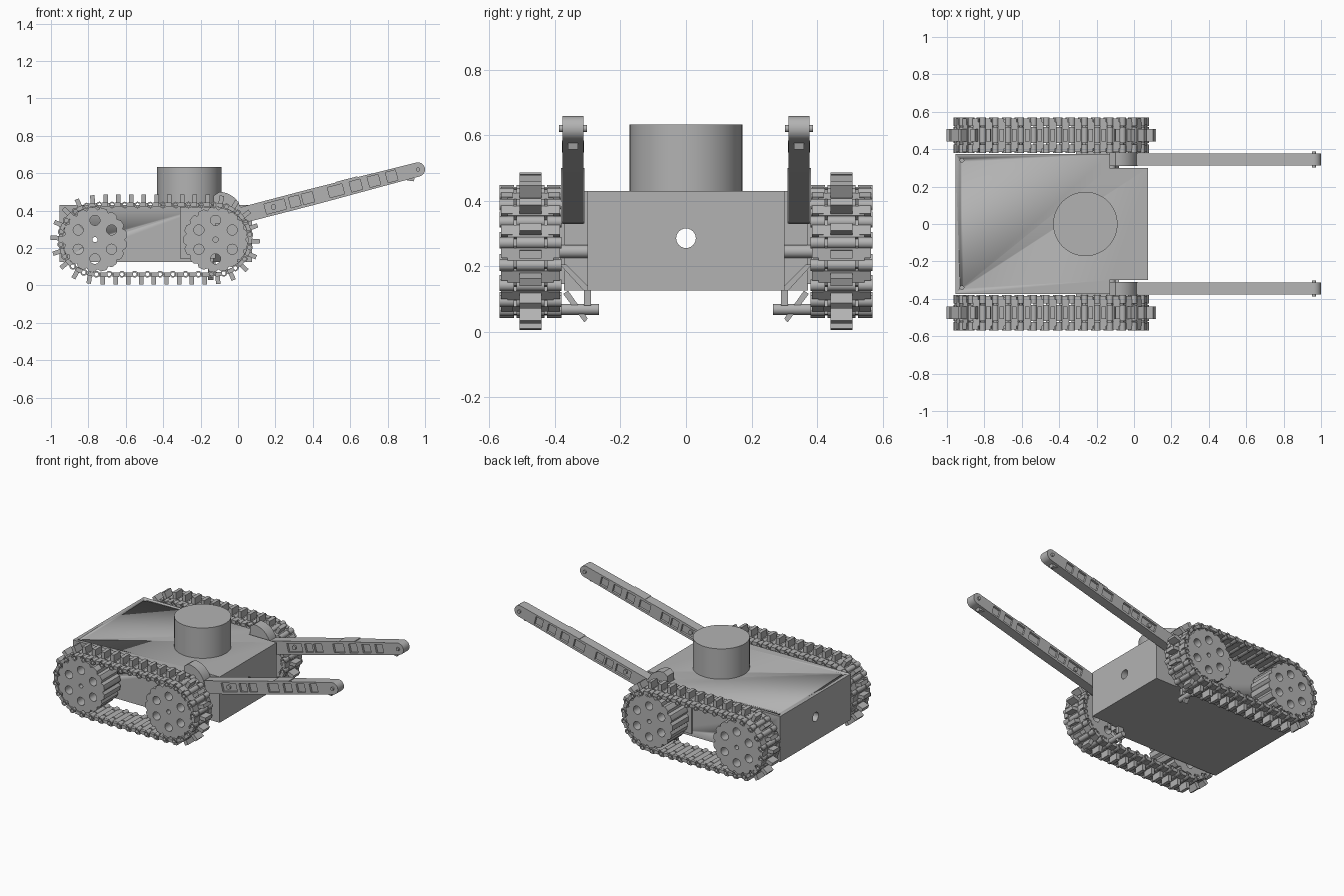
import bpy, bmesh, math
from mathutils import Vector

cube = bpy.data.objects.get("Cube")
if cube:
    bpy.data.objects.remove(cube, do_unlink=True)

# Single grey for the whole model
GREY = (0.45, 0.45, 0.45, 1)
grey = bpy.data.materials.new("plain_grey")
grey.use_nodes = True
grey.diffuse_color = GREY
grey.node_tree.nodes["Principled BSDF"].inputs["Base Color"].default_value = GREY

# Which world position a profile point (a, b) at depth d has, per axis
AXES = {
    "x": lambda a, b, d: (d, a, b),
    "y": lambda a, b, d: (a, d, b),
    "z": lambda a, b, d: (a, b, d),
}


def circle(cx, cz, r, n=24):
    return [(cx + r * math.cos(i * math.tau / n), cz + r * math.sin(i * math.tau / n))
            for i in range(n)]


def rect(x0, x1, z0, z1):
    return [(x0, z0), (x1, z0), (x1, z1), (x0, z1)]


def prism(name, loops, d0, d1, axis="y", mirror=True):
    """Extrude filled outlines (inner loops become holes) between two depths."""
    curve = bpy.data.curves.new(name, "CURVE")
    curve.dimensions = "2D"
    curve.fill_mode = "BOTH"
    curve.extrude = (d1 - d0) / 2
    for loop in loops:
        s = curve.splines.new("POLY")
        s.points.add(len(loop) - 1)
        for p, (a, b) in zip(s.points, loop):
            p.co = (a, b, 0, 1)
        s.use_cyclic_u = True
    temp = bpy.data.objects.new(name + "_outline", curve)
    bpy.context.collection.objects.link(temp)
    graph = bpy.context.evaluated_depsgraph_get()
    mesh = bpy.data.meshes.new_from_object(temp.evaluated_get(graph))
    bpy.data.objects.remove(temp, do_unlink=True)
    mid = (d0 + d1) / 2
    for v in mesh.vertices:
        v.co = AXES[axis](v.co.x, v.co.y, v.co.z + mid)
    bm = bmesh.new()
    bm.from_mesh(mesh)
    bmesh.ops.remove_doubles(bm, verts=bm.verts, dist=1e-5)
    bmesh.ops.recalc_face_normals(bm, faces=bm.faces)
    bm.to_mesh(mesh)
    bm.free()
    mesh.materials.clear()
    mesh.materials.append(grey)
    obj = bpy.data.objects.new(name, mesh)
    bpy.context.collection.objects.link(obj)
    bpy.ops.object.select_all(action="DESELECT")
    obj.select_set(True)
    bpy.context.view_layer.objects.active = obj
    bpy.ops.object.shade_smooth_by_angle(angle=math.radians(35))
    if mirror:
        m = obj.modifiers.new("other_side", "MIRROR")
        m.use_axis = (False, True, False)
    return obj


def cut(target, loop, d0, d1, axis):
    cutter = prism("hole_cutter", [loop], d0, d1, axis, mirror=False)
    cutter.hide_render = True
    cutter.hide_set(True)
    m = target.modifiers.new("hole", "BOOLEAN")
    m.operation = "DIFFERENCE"
    m.object = cutter


# Hull with notched front corners and drilled holes
hull_outline = [(-0.955, -0.373), (-0.13, -0.373), (-0.13, -0.3), (0.075, -0.3),
                (0.075, 0.3), (-0.13, 0.3), (-0.13, 0.373), (-0.955, 0.373)]
hull = prism("hull", [hull_outline], 0.125, 0.43, "z", mirror=False)
cut(hull, circle(0, 0.285, 0.03), -1.1, 0.2, "x")
cut(hull, circle(-0.765, 0.245, 0.014), -0.5, 0.5, "y")
for side in (-1, 1):
    cut(hull, circle(-0.92, side * 0.34, 0.01), 0.38, 0.5, "z")

# Turret drum
prism("turret", [circle(-0.26, 0, 0.172, 64)], 0.42, 0.632, "z", mirror=False)

# Sprocket wheels with scalloped rims and six holes
REAR, FRONT, WZ, R = -0.765, -0.12, 0.245, 0.185
for name, wx in (("rear_wheel", REAR), ("front_wheel", FRONT)):
    rim = []
    for i in range(136):
        t = i * math.tau / 136
        r = 0.173 - 0.014 * max(0, math.cos(17 * t)) ** 2
        rim.append((wx + r * math.cos(t), WZ + r * math.sin(t)))
    holes = [circle(wx + px, WZ + pz, 0.027) for px, pz in circle(0, 0, 0.103, 6)]
    holes = [circle(wx + pz, WZ + px, 0.027) for px, pz in circle(0, 0, 0.103, 6)]
    prism(name, [rim, circle(wx, WZ, 0.014)] + holes, 0.39, 0.56)
prism("front_axle", [circle(FRONT, WZ, 0.02)], 0.29, 0.4)

# Track path: two straights and two half circles, clockwise
SPAN = FRONT - REAR
ARC = math.pi * R
LINKS = 36
PITCH = 2 * (SPAN + ARC) / LINKS


def path(s):
    s %= 2 * (SPAN + ARC)
    if s < SPAN:
        return Vector((REAR + s, WZ + R))
    if s < SPAN + ARC:
        t = math.pi / 2 - (s - SPAN) / R
        return Vector((FRONT + R * math.cos(t), WZ + R * math.sin(t)))
    if s < 2 * SPAN + ARC:
        return Vector((FRONT - (s - SPAN - ARC), WZ - R))
    t = -math.pi / 2 - (s - 2 * SPAN - ARC) / R
    return Vector((REAR + R * math.cos(t), WZ + R * math.sin(t)))


pins = [path((i + 0.35) * PITCH) for i in range(LINKS)]


def link_boxes(u0, u1, v0, v1):
    """One box per link, u along the track and v outward."""
    boxes = []
    for i, p in enumerate(pins):
        q = pins[(i + 1) % LINKS]
        mid, t = (p + q) / 2, (q - p).normalized()
        n = Vector((-t.y, t.x))
        boxes.append([tuple(mid + t * u + n * v) for u, v in rect(u0, u1, v0, v1)])
    return boxes


# Track links: hinge barrels, plates and central cleats
barrels = [circle(p.x, p.y, 0.018, 12) for p in pins] + [circle(p.x, p.y, 0.01, 12) for p in pins]
for name, y0, y1 in (("inner", 0.38, 0.425), ("middle", 0.432, 0.518), ("outer", 0.525, 0.57)):
    prism("track_barrels_" + name, barrels, y0, y1)
prism("track_plates", link_boxes(-0.019, 0.019, -0.009, 0.011), 0.405, 0.545)
prism("track_edges_inner", link_boxes(-0.019, 0.012, -0.008, 0.014), 0.385, 0.42)
prism("track_edges_outer", link_boxes(-0.019, 0.012, -0.008, 0.014), 0.53, 0.565)
prism("track_cleats", link_boxes(-0.012, 0.012, 0.0, 0.055), 0.441, 0.509)

# Lifting arms: slanted frame with recessed windows and a round tip
base, tip = Vector((0.03, 0.378)), Vector((0.962, 0.62))
along = (tip - base).normalized()
across = Vector((-along.y, along.x))
LENGTH = (tip - base).length


def on_arm(points):
    return [tuple(base + along * u + across * v) for u, v in points]


nose = [(LENGTH + 0.038 * math.cos(t), 0.038 * math.sin(t))
        for t in (math.radians(a) for a in range(-90, 91, 15))]
arm_outline = on_arm([(-0.03, -0.043), (0.4, -0.044)] + nose + [(0.4, 0.044), (-0.03, 0.043)])
windows = [on_arm(rect(a, b, -0.028, 0.028)) for a, b in
           ((0.12, 0.23), (0.255, 0.31), (0.325, 0.385), (0.47, 0.55),
            (0.59, 0.65), (0.69, 0.75), (0.79, 0.845))]
prism("arm_frame", [arm_outline] + windows, 0.313, 0.377)
prism("arm_core", [on_arm(rect(0.1, 0.86, -0.035, 0.035))], 0.327, 0.363)
prism("arm_bolt", [on_arm(circle(0.165, 0, 0.014))], 0.316, 0.374)
prism("arm_tip_pin", [circle(tip.x, tip.y, 0.011)], 0.302, 0.388)
prism("arm_tip_hook", [on_arm([(0.87, -0.03), (0.94, -0.03), (0.925, -0.056), (0.9, -0.045)])],
      0.33, 0.36)
prism("arm_top_plate", [on_arm(rect(0.52, 0.64, 0.04, 0.046))], 0.312, 0.378)

# Shoulder: rounded quarter block carrying each arm
quarter = [(-0.1 + 0.12 * math.cos(t), 0.38 + 0.12 * math.sin(t))
           for t in (math.radians(a) for a in range(0, 91, 10))]
prism("shoulder", [quarter + [(-0.13, 0.48), (-0.13, 0.33), (0.02, 0.33)]], 0.31, 0.382)
prism("shoulder_pin", [circle(0.0, 0.365, 0.014)], 0.37, 0.405)

# Side bracket with slanted braces and tensioner rod under each shoulder
prism("side_bracket", [rect(-0.31, -0.12, 0.145, 0.42)], 0.37, 0.385)
brace = [(0.385, 0.205), (0.365, 0.205), (0.3, 0.14), (0.3, 0.125), (0.312, 0.125)]
prism("upper_brace", [brace], -0.16, -0.08, "x")
prism("lower_brace", [[(0.375, 0.115), (0.36, 0.125), (0.3, 0.04), (0.31, 0.028)]],
      -0.16, -0.13, "x")
prism("brace_post", [rect(0.29, 0.312, 0.08, 0.13)], -0.16, -0.12, "x")
prism("tensioner_rod", [circle(-0.14, 0.068, 0.017)], 0.265, 0.39)
